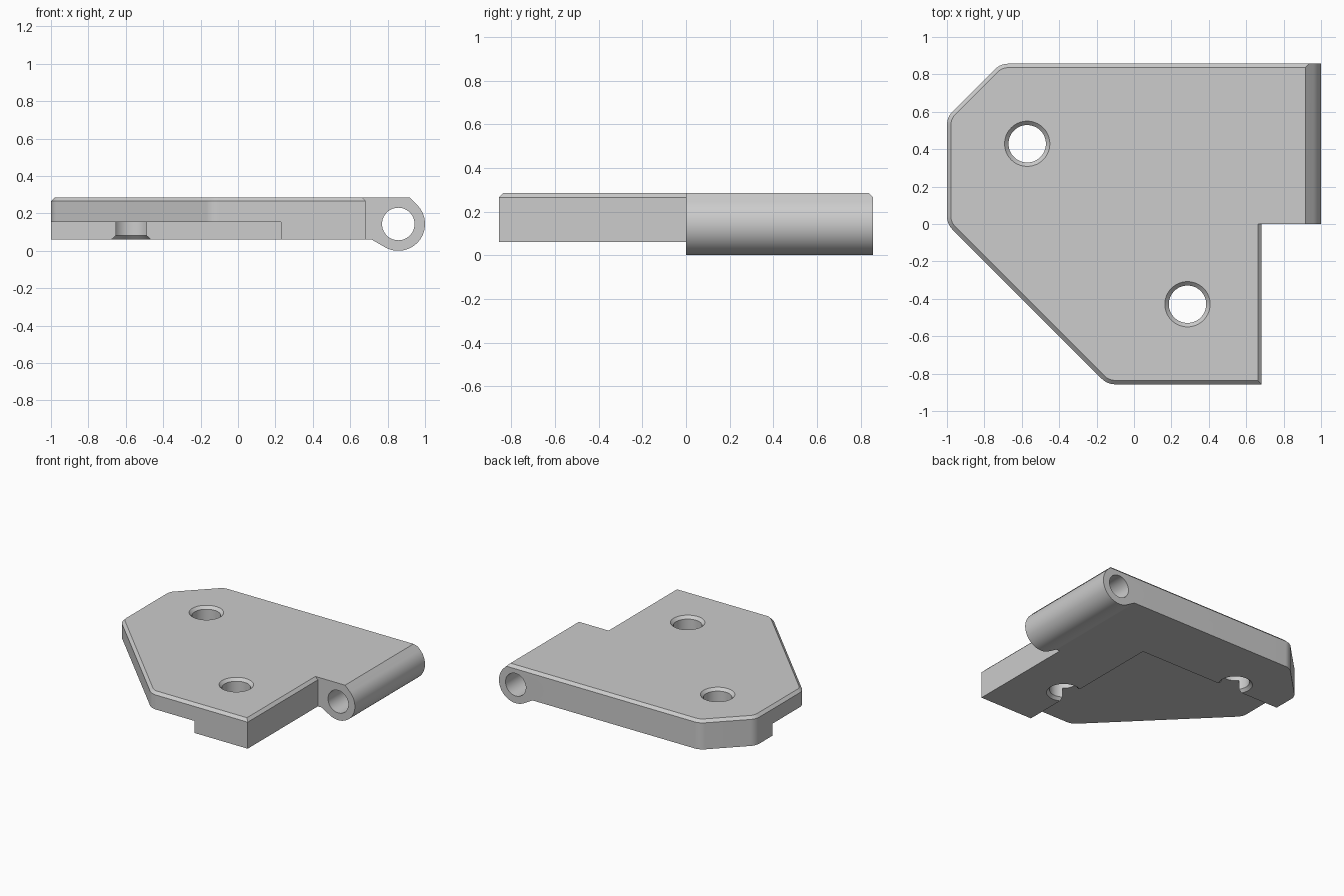
import bpy
import bmesh
from math import cos, sin, radians
from mathutils import Vector

if "Cube" in bpy.data.objects:
    bpy.data.objects.remove(bpy.data.objects["Cube"])

grey = bpy.data.materials.new("plain grey")
grey.use_nodes = True
colour = (0.604, 0.604, 0.604, 1)
grey.diffuse_color = colour
grey.node_tree.nodes["Principled BSDF"].inputs["Base Color"].default_value = colour

TOP, BOTTOM, HALF, EDGE = 0.286, 0.06, 0.857, 0.021


def make_object(name, bm):
    bmesh.ops.recalc_face_normals(bm, faces=bm.faces[:])
    mesh = bpy.data.meshes.new(name)
    bm.to_mesh(mesh)
    bm.free()
    mesh.materials.append(grey)
    obj = bpy.data.objects.new(name, mesh)
    bpy.context.collection.objects.link(obj)
    return obj


def prism(points, offset):
    """Closed polygon swept along an offset."""
    bm = bmesh.new()
    face = bm.faces.new([bm.verts.new(p) for p in points])
    swept = bmesh.ops.extrude_face_region(bm, geom=[face])["geom"]
    moved = [v for v in swept if isinstance(v, bmesh.types.BMVert)]
    bmesh.ops.translate(bm, verts=moved, vec=offset)
    bmesh.ops.recalc_face_normals(bm, faces=bm.faces[:])
    return bm


def chamfer(bm, rule):
    edges = [e for e in bm.edges if rule(e)]
    bmesh.ops.bevel(bm, geom=edges, offset=EDGE, offset_type='OFFSET',
                    segments=1, affect='EDGES', profile=0.5)


def stacked_rings(name, rings, centre, sides=64):
    """Turned solid from (radius, height) pairs."""
    bm = bmesh.new()
    loops = [[bm.verts.new((centre[0] + r * cos(radians(360 * i / sides)),
                            centre[1] + r * sin(radians(360 * i / sides)), z))
              for i in range(sides)] for r, z in rings]
    for a, b in zip(loops, loops[1:]):
        for i in range(sides):
            j = (i + 1) % sides
            bm.faces.new((a[i], a[j], b[j], b[i]))
    bm.faces.new(loops[0])
    bm.faces.new(loops[-1])
    return make_object(name, bm)


def rounded(corners, radius, steps=8):
    """Outline with an arc at each corner flagged as round."""
    out = []
    for i, (x, y, is_round) in enumerate(corners):
        p = Vector((x, y))
        if not is_round:
            out.append(p)
            continue
        to_a = (Vector(corners[i - 1][:2]) - p).normalized()
        to_b = (Vector(corners[(i + 1) % len(corners)][:2]) - p).normalized()
        half = to_a.angle(to_b) / 2
        mid = p + (to_a + to_b).normalized() * radius / sin(half)
        reach = radius * cos(half) / sin(half)
        a, b = p + to_a * reach - mid, p + to_b * reach - mid
        out += [mid + a.lerp(b, k / steps).normalized() * radius
                for k in range(steps + 1)]
    return out


def combine(target, tool, operation):
    mod = target.modifiers.new(operation, 'BOOLEAN')
    mod.operation, mod.object, mod.solver = operation, tool, 'EXACT'
    bpy.context.view_layer.objects.active = target
    bpy.ops.object.modifier_apply(modifier=mod.name)
    bpy.data.objects.remove(tool)


# Plate with chamfered upper rim
outline = rounded([(-1, 0, True), (-0.143, -HALF, True), (0.683, -HALF, False),
                   (0.683, HALF, False), (-0.714, HALF, True),
                   (-1, 0.571, True)], 0.1)
bm = prism([(p.x, p.y, BOTTOM) for p in outline], (0, 0, TOP - BOTTOM))
chamfer(bm, lambda e: all(v.co.z > TOP - 0.001 for v in e.verts))
plate = make_object("hinge_plate", bm)

# Knuckle arm: flat top, sloped corners, round barrel
cx, cz, radius = 0.857, 0.143, 0.143
profile = [(0.5, BOTTOM), (0.5, TOP), (0.916, TOP)]
profile += [(cx + radius * cos(radians(a)), cz + radius * sin(radians(a)))
            for a in range(45, -121, -5)]
profile.append((0.714, BOTTOM))
bm = prism([(x, 0, z) for x, z in profile], (0, HALF, 0))
chamfer(bm, lambda e: all(v.co.z > TOP - 0.001 and v.co.y > HALF - 0.001
                          for v in e.verts))
combine(plate, make_object("knuckle", bm), 'UNION')

# Stepped recess in the underside
recess = [(-1.2, -1), (0.229, -1), (0.229, 0.371), (-1.2, 0.371)]
bm = prism([(x, y, -0.1) for x, y in recess], (0, 0, 0.253))
combine(plate, make_object("recess_cutter", bm), 'DIFFERENCE')

# Screw holes, chamfered at both ends
for centre in ((-0.571, 0.429), (0.286, -0.429)):
    hole = stacked_rings("hole_cutter", [
        (0.121, -0.1), (0.121, BOTTOM), (0.1, BOTTOM + EDGE),
        (0.1, TOP - EDGE), (0.121, TOP), (0.121, TOP + 0.1)], centre)
    combine(plate, hole, 'DIFFERENCE')

# Pin bore through the barrel
bore = [(cx + 0.087 * cos(radians(a)), -0.1, cz + 0.087 * sin(radians(a)))
        for a in range(0, 360, 6)]
combine(plate, make_object("bore_cutter", prism(bore, (0, 1.2, 0))), 'DIFFERENCE')

# Merge leftover flat seams and shade
bm = bmesh.new()
bm.from_mesh(plate.data)
bmesh.ops.remove_doubles(bm, verts=bm.verts[:], dist=0.0002)
bmesh.ops.dissolve_limit(bm, angle_limit=radians(0.5), verts=bm.verts[:],
                         edges=bm.edges[:])
bm.to_mesh(plate.data)
bm.free()
bpy.ops.object.select_all(action='DESELECT')
plate.select_set(True)
bpy.context.view_layer.objects.active = plate
bpy.ops.object.shade_smooth_by_angle(angle=radians(25))
